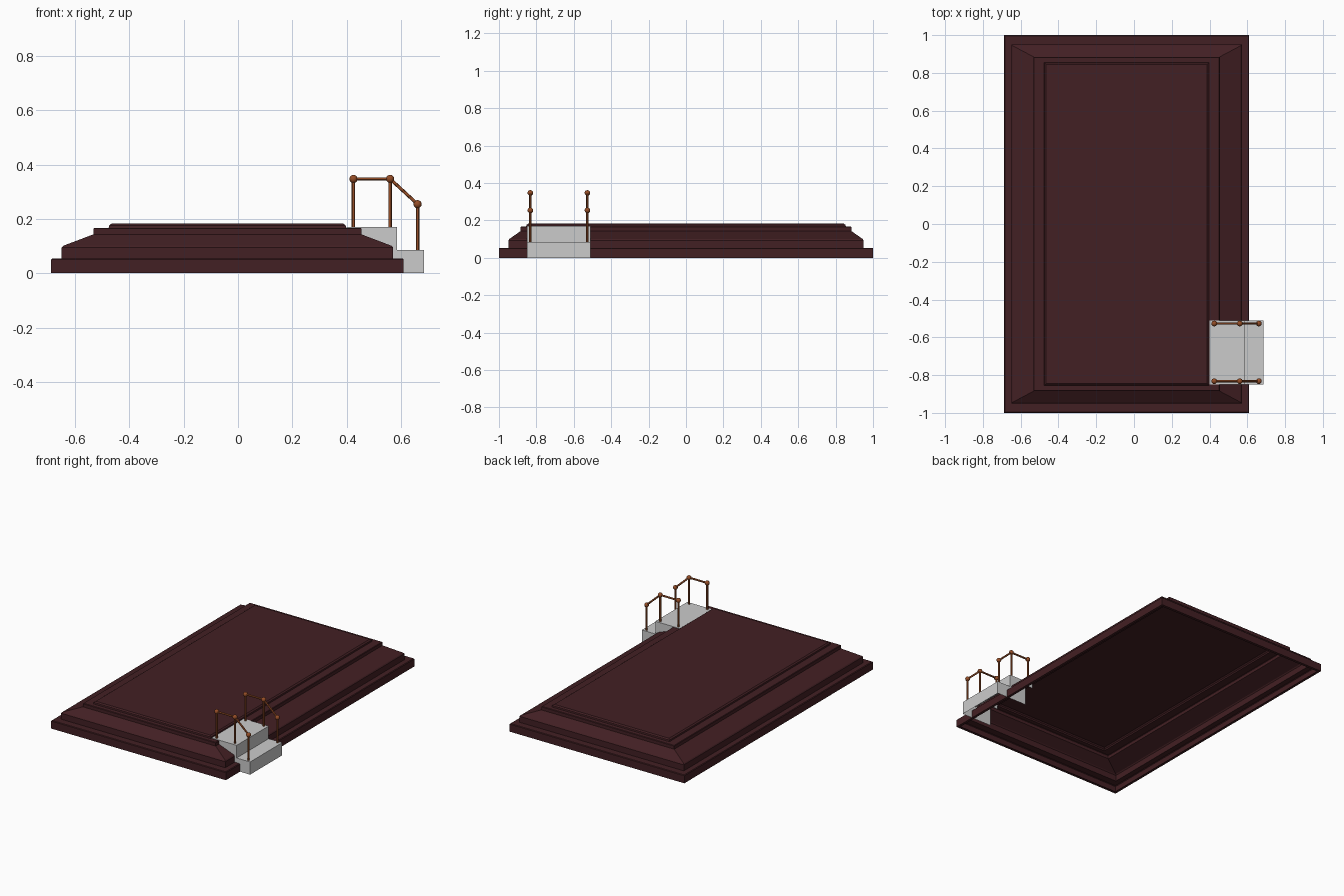
import bpy, bmesh
from mathutils import Vector

if "Cube" in bpy.data.objects:
    bpy.data.objects.remove(bpy.data.objects["Cube"])

def material(name, rgb):
    m = bpy.data.materials.new(name)
    m.diffuse_color = (*rgb, 1)
    m.use_nodes = True
    m.node_tree.nodes["Principled BSDF"].inputs["Base Color"].default_value = m.diffuse_color
    return m

RED = material("dark_red", (0.055, 0.014, 0.017))
COPPER = material("copper", (0.30, 0.075, 0.02))

def make_object(name, bm, mat=None):
    me = bpy.data.meshes.new(name)
    bm.to_mesh(me)
    bm.free()
    ob = bpy.data.objects.new(name, me)
    bpy.context.collection.objects.link(ob)
    if mat:
        me.materials.append(mat)
    return ob

# Stepped platform: stacked rectangular loops (half x, half y, z), open underneath
CX = -0.039
loops = [
    (0.632, 0.982, 0.0), (0.649, 1.0, 0.0), (0.649, 1.0, 0.050), (0.645, 0.996, 0.054),
    (0.610, 0.950, 0.054), (0.610, 0.950, 0.094), (0.604, 0.944, 0.101),
    (0.493, 0.885, 0.143), (0.493, 0.885, 0.164), (0.490, 0.882, 0.167),
    (0.437, 0.855, 0.167), (0.435, 0.853, 0.176), (0.426, 0.844, 0.183),
]
bm = bmesh.new()
rings = [[bm.verts.new((CX + sx * hx, sy * hy, z))
          for sx, sy in ((-1, -1), (1, -1), (1, 1), (-1, 1))] for hx, hy, z in loops]
for a, b in zip(rings, rings[1:]):
    for i in range(4):
        j = (i + 1) % 4
        bm.faces.new((a[i], a[j], b[j], b[i]))
bm.faces.new(rings[-1])
make_object("platform", bm, RED)

# Hollow two-step stair: treads and risers between two side panels
Y0, Y1 = -0.85, -0.51
outline = [(0.685, 0), (0.685, 0.085), (0.585, 0.085), (0.585, 0.17), (0.40, 0.17),
           (0.40, 0.14), (0.46, 0.14), (0.46, 0)]
bm = bmesh.new()
near = [bm.verts.new((x, Y0, z)) for x, z in outline]
far = [bm.verts.new((x, Y1, z)) for x, z in outline]
for i in range(4):
    bm.faces.new((near[i], near[i + 1], far[i + 1], far[i]))
bm.faces.new(near)
bm.faces.new(far[::-1])
bmesh.ops.recalc_face_normals(bm, faces=bm.faces)
make_object("steps", bm)

# Handrails: posts, bars and ball joints
def rod(bm, a, b, r):
    a, b = Vector(a), Vector(b)
    d = b - a
    m = d.to_track_quat('Z', 'Y').to_matrix().to_4x4()
    m.translation = (a + b) / 2
    bmesh.ops.create_cone(bm, cap_ends=True, segments=12, radius1=r, radius2=r,
                          depth=d.length, matrix=m)

def handrail(name, y):
    bm = bmesh.new()
    tops = [(0.425, y, 0.347), (0.56, y, 0.347), (0.661, y, 0.254)]
    for top, foot in zip(tops, (0.17, 0.17, 0.085)):
        rod(bm, (top[0], y, foot), top, 0.0065)
        ball = bmesh.ops.create_uvsphere(bm, u_segments=16, v_segments=10, radius=0.015)
        bmesh.ops.translate(bm, verts=ball["verts"], vec=top)
    for a, b in zip(tops, tops[1:]):
        rod(bm, a, b, 0.006)
    ob = make_object(name, bm, COPPER)
    bpy.ops.object.select_all(action='DESELECT')
    ob.select_set(True)
    bpy.context.view_layer.objects.active = ob
    bpy.ops.object.shade_smooth_by_angle()

handrail("front_handrail", -0.832)
handrail("back_handrail", -0.527)
